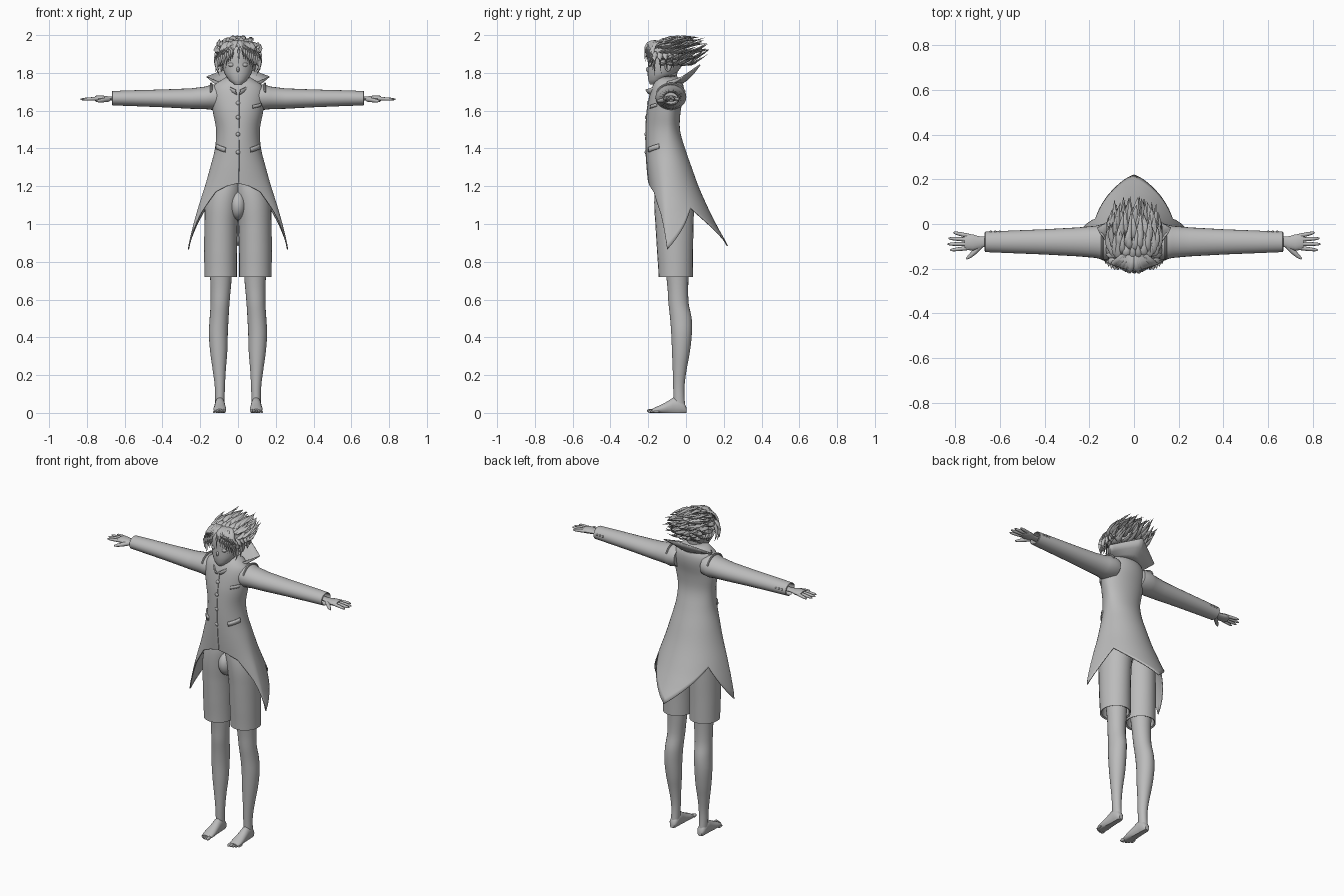
import bpy, bmesh, math, random
from math import sin, cos, pi, radians
from mathutils import Vector as V

random.seed(4)
cube = bpy.data.objects.get("Cube")
if cube:
    bpy.data.objects.remove(cube, do_unlink=True)

grey = bpy.data.materials.new("plain_grey")
grey.use_nodes = True
grey.diffuse_color = (0.5, 0.5, 0.5, 1)
grey.node_tree.nodes["Principled BSDF"].inputs["Base Color"].default_value = (0.5, 0.5, 0.5, 1)


def finish(name, bm, mirror=False, thick=0, subsurf=0, sharp=40):
    bmesh.ops.recalc_face_normals(bm, faces=bm.faces)
    me = bpy.data.meshes.new(name)
    bm.to_mesh(me)
    bm.free()
    me.materials.append(grey)
    ob = bpy.data.objects.new(name, me)
    bpy.context.collection.objects.link(ob)
    bpy.ops.object.select_all(action="DESELECT")
    ob.select_set(True)
    bpy.context.view_layer.objects.active = ob
    bpy.ops.object.shade_smooth_by_angle(angle=radians(sharp))
    if mirror:
        ob.modifiers.new("mirror", "MIRROR").use_mirror_merge = False
    if thick:
        ob.modifiers.new("cloth", "SOLIDIFY").thickness = thick
    if subsurf:
        ob.modifiers.new("smooth", "SUBSURF").levels = subsurf
    return ob


def skin(bm, rings, closed=True, cap=True):
    """Bridge equal-length rings of points into a surface."""
    vs = [[bm.verts.new(p) for p in r] for r in rings]
    n = len(vs[0])
    for a, b in zip(vs, vs[1:]):
        for i in range(n if closed else n - 1):
            j = (i + 1) % n
            bm.faces.new((a[i], a[j], b[j], b[i]))
    if cap and closed:
        bm.faces.new(vs[0])
        bm.faces.new(vs[-1])


def spline(keys, t):
    """Catmull-Rom through rows of (t, values...)."""
    i = max(k for k in range(len(keys) - 1) if k == 0 or keys[k][0] <= t)
    p = [keys[max(0, min(len(keys) - 1, i + d))] for d in (-1, 0, 1, 2)]
    u = (t - p[1][0]) / (p[2][0] - p[1][0])
    return [0.5 * (2 * b + (c - a) * u + (2 * a - 5 * b + 4 * c - d) * u * u
                   + (3 * b - a - 3 * c + d) * u ** 3)
            for a, b, c, d in zip(*[q[1:] for q in p])]


def column(bm, rows, steps=24, n=24, cap=True):
    """Upright loft from rows of (z, centre x, half width, front y, back y)."""
    z0, z1 = rows[0][0], rows[-1][0]
    rings = []
    for s in range(steps + 1):
        z = z0 + (z1 - z0) * s / steps
        cx, rx, f, b = spline(rows, z)
        rings.append([V((cx + rx * sin(2 * pi * i / n),
                         (f + b) / 2 + (f - b) / 2 * cos(2 * pi * i / n), z)) for i in range(n)])
    skin(bm, rings, cap=cap)


def tube(bm, pts, radii, n=10, flat=1.0):
    """Tapered tube along points; flat squashes its vertical thickness."""
    pts = [V(p) for p in pts]
    rings = []
    for k, (p, r) in enumerate(zip(pts, radii)):
        d = (pts[min(k + 1, len(pts) - 1)] - pts[max(k - 1, 0)]).normalized()
        side = d.cross(V((0, 0, 1)) if abs(d.z) < 0.95 else V((0, 1, 0))).normalized()
        up = side.cross(d)
        rings.append([p + side * r * cos(2 * pi * i / n) + up * r * flat * sin(2 * pi * i / n)
                      for i in range(n)])
    skin(bm, rings)


def ball(bm, c, r, seg=12):
    new = bmesh.ops.create_uvsphere(bm, u_segments=seg, v_segments=seg, radius=1)["verts"]
    for v in new:
        v.co = V([c[i] + v.co[i] * r[i] for i in range(3)])


# Tailcoat: shaped body with a swept hem, two side points and one back point
body = [(-1.785, .05, -.145, -.05), (-1.755, .10, -.165, -.025), (-1.73, .132, -.178, -.012),
        (-1.68, .142, -.192, -.012), (-1.6, .134, -.206, -.028), (-1.5, .116, -.212, -.032),
        (-1.4, .122, -.212, -.005), (-1.3, .147, -.206, .03), (-1.2, .175, -.196, .066),
        (-1.1, .207, -.185, .11), (-1.0, .236, -.17, .16), (-.86, .266, -.15, .23)]
hem = [(0, 1.215), (20, 1.2), (40, 1.17), (65, 1.05), (90, .865), (125, 1.085), (180, .885)]


def hem_z(deg):
    for (a, za), (b, zb) in zip(hem, hem[1:]):
        if deg <= b:
            return za + (zb - za) * (deg - a) / (b - a)


def coat_point(deg, z, out=0.0):
    w, f, b = spline(body, -z)
    s, c = sin(radians(deg)), cos(radians(deg))
    depth = (-.1 - f) if c > 0 else (b + .1)
    return V(((w + out) * s, -.1 - (depth + out) * c, z))


bm = bmesh.new()
rings = []
for k in range(36):
    row = []
    for i in range(72):
        deg = i * 5
        fold = min(deg, 360 - deg)
        z = 1.785 - .535 * k / 23 if k < 24 else 1.25 + (hem_z(fold) - 1.25) * (k - 23) / 12
        row.append(coat_point(deg, z))
    rings.append(row)
skin(bm, rings, cap=False)
finish("tailcoat", bm, thick=.006, sharp=60)

# Sleeves with an open cuff
bm = bmesh.new()
path = [(.09, 1.672, .06), (.135, 1.672, .068), (.17, 1.668, .06), (.25, 1.664, .054),
        (.4, 1.665, .047), (.55, 1.666, .042), (.665, 1.666, .038), (.668, 1.666, .034), (.63, 1.666, .03)]
skin(bm, [[V((x, -.08 + r * 1.2 * cos(2 * pi * i / 24), z + r * sin(2 * pi * i / 24)))
           for i in range(24)] for x, z, r in path])
finish("sleeve", bm, mirror=True)

# Shoulder seam rolls and cuff buttons
bm = bmesh.new()
tube(bm, [(.142, -.08 + .078 * cos(a), 1.675 + .068 * sin(a)) for a in
          [radians(20 + 14 * k) for k in range(11)]], [.006] * 11, 8)
finish("shoulder_seam", bm, mirror=True)
bm = bmesh.new()
for x in (.60, .62, .64):
    ball(bm, (x, -.034, 1.675), (.006, .005, .006), 8)
finish("cuff_buttons", bm, mirror=True)

# Front buttons, front seam and pocket flaps
bm = bmesh.new()
for z in (1.64, 1.565, 1.475, 1.38):
    ball(bm, coat_point(0, z), (.011, .008, .011))
finish("front_buttons", bm)
bm = bmesh.new()
seam = [coat_point(2, 1.69 - .047 * k, .001) for k in range(11)]
tube(bm, seam, [.0025] * 11, 6)
finish("front_seam", bm)


def flap(name, a0, a1, z0, z1, height, mirror):
    bm = bmesh.new()
    grid = [[coat_point(a0 + (a1 - a0) * i / 8, z0 + (z1 - z0) * i / 8 - h, .007) for i in range(9)]
            for h in (0, height)]
    skin(bm, grid, closed=False)
    finish(name, bm, mirror=mirror, thick=.008)


flap("hip_pocket_flap", 32, 68, 1.405, 1.425, .025, True)
flap("breast_pocket", 34, 58, 1.63, 1.64, .018, False)

# Standing collar: back peak, side corners and a point at the front
bm = bmesh.new()
top = [V((0, .072, 1.845)), V((.165, -.02, 1.782)), V((.012, -.212, 1.712))]
rows = [[], [], [], []]
for i in range(-16, 17):
    t = abs(i) / 8
    sgn = 1 if i >= 0 else -1
    e = top[0].lerp(top[1], t) if t <= 1 else top[1].lerp(top[2], t - 1)
    a = t / 2 * pi
    base = V((.078 * sin(a), -.1 + .075 * cos(a), 1.745 - .055 * max(0, -cos(a))))
    for k, row in enumerate(rows):
        p = base.lerp(e, k / 3) + V((0, 0, -.012 * sin(pi * k / 3)))
        p.x *= sgn
        row.append(p)
skin(bm, rows, closed=False)
finish("collar", bm, thick=.006)

# Knee-length shorts with hollow leg openings
bm = bmesh.new()
column(bm, [(.72, .092, .086, -.145, .036), (.85, .092, .087, -.153, .037), (1.0, .09, .088, -.162, .04),
            (1.1, .083, .092, -.168, .042), (1.18, .07, .09, -.165, .04), (1.27, .055, .07, -.15, .01)], cap=False)
column(bm, [(.72, .092, .086, -.145, .036), (.721, .092, .077, -.135, .027), (.8, .092, .075, -.132, .025)],
       steps=16, cap=False)
bmesh.ops.remove_doubles(bm, verts=bm.verts, dist=.0005)
finish("shorts_leg", bm, mirror=True)
bm = bmesh.new()
ball(bm, (0, -.09, 1.1), (.05, .078, .08), 20)
finish("shorts_crotch", bm)

# Bare legs
bm = bmesh.new()
column(bm, [(.03, .096, .024, -.065, -.004), (.08, .096, .025, -.066, -.008), (.14, .096, .027, -.068, -.008),
            (.22, .099, .034, -.07, .002), (.32, .102, .045, -.074, .02), (.42, .104, .05, -.078, .031),
            (.5, .1, .05, -.084, .03), (.58, .095, .05, -.093, .014), (.68, .091, .055, -.1, .012),
            (.85, .09, .065, -.12, .02)], steps=36)
finish("leg", bm, mirror=True)

# Feet: low wedge lofted heel to ball, then five toes
bm = bmesh.new()
foot = [(.002, .014, .03), (-.01, .024, .055), (-.04, .026, .085), (-.07, .027, .08),
        (-.1, .03, .06), (-.135, .034, .042), (-.165, .033, .028), (-.18, .026, .02)]
skin(bm, [[V((.096 + w * cos(a), y, max(0, h / 2 + h / 2 * sin(a) * (1.25 if sin(a) < 0 else 1))))
           for a in [2 * pi * i / 20 for i in range(20)]] for y, w, h in foot])
for k in range(5):
    r = .0105 - .0013 * k
    ball(bm, (.073 + .0135 * k, -.186 + .0018 * k * k, r), (r * .85, .021, r))
finish("foot", bm, mirror=True)

# Hands: flattened palm, four fingers and a forward thumb
bm = bmesh.new()
palm = [(.63, -.08, .024), (.675, -.08, .023), (.695, -.083, .029), (.72, -.083, .036),
        (.745, -.08, .036), (.757, -.08, .03)]
tube(bm, [(x, y, 1.664) for x, y, r in palm], [r for x, y, r in palm], 16, .45)
for y0, x1, y1 in ((-.053, .808, -.038), (-.07, .83, -.064), (-.089, .834, -.09), (-.107, .822, -.117)):
    a, b = V((.74, y0, 1.664)), V((x1, y1, 1.66))
    tube(bm, [a, a.lerp(b, .5), a.lerp(b, .85), b], [.0095, .009, .007, .003])
tube(bm, [(.685, -.095, 1.66), (.71, -.122, 1.656), (.735, -.145, 1.652), (.75, -.156, 1.65)],
     [.013, .012, .009, .004])
finish("hand", bm, mirror=True)

# Neck, head, nose, ears and eyes
bm = bmesh.new()
column(bm, [(1.69, 0, .05, -.15, -.045), (1.74, 0, .045, -.145, -.05), (1.82, 0, .045, -.14, -.045)])
finish("neck", bm)
bm = bmesh.new()
column(bm, [(1.738, 0, .018, -.19, -.15), (1.755, 0, .042, -.198, -.115), (1.79, 0, .068, -.203, -.06),
            (1.84, 0, .083, -.202, -.02), (1.9, 0, .085, -.2, -.008), (1.94, 0, .072, -.18, -.02),
            (1.965, 0, .035, -.14, -.06)])
ball(bm, (0, -.202, 1.818), (.008, .011, .014))
finish("head", bm)
bm = bmesh.new()
ball(bm, (.087, -.095, 1.835), (.009, .018, .028))
finish("ear", bm, mirror=True)
bm = bmesh.new()
ball(bm, (.034, -.187, 1.843), (.017, .012, .012))
finish("eye", bm, mirror=True)

# Hair: scalp cap, swept-back spikes, side locks and parted fringe
hair = bmesh.new()
ball(hair, (0, -.095, 1.893), (.096, .098, .078), 20)


def lock(a, b, c, w):
    a, b, c = V(a), V(b), V(c)
    ts = [k / 6 for k in range(7)]
    tube(hair, [a * (1 - t) ** 2 + b * 2 * t * (1 - t) + c * t * t for t in ts],
         [w * s for s in (.7, 1, .95, .8, .58, .3, .02)], 6, .55)


for el in (-35, -12, 10, 32, 54, 75):
    count = max(7, int(24 * cos(radians(el))))
    for k in range(count):
        az = 2 * pi * (k + random.random() * .6) / count
        n = V((cos(radians(el)) * sin(az), cos(radians(el)) * cos(az), sin(radians(el))))
        if n.y < -.55 and el < 30:
            continue
        p = V((n.x * .088, -.095 + n.y * .09, 1.893 + n.z * .07))
        reach = random.uniform(.09, .15)
        tip = V((p.x * 1.25 + random.uniform(-.015, .015), min(.122, p.y + reach),
                 min(1.988, p.z + random.uniform(.015, .06))))
        lock(p, p + n * .045 + V((0, .02, 0)), tip, random.uniform(.013, .02))
for s in (-1, 1):
    for k in range(9):
        x = .012 + .011 * k
        lock((s * x * .5, -.14, 1.965), (s * x * 1.05, -.235 + .004 * k, 1.985 - .004 * k),
             (s * (x + .02), -.215 + .007 * k, 1.865 - .008 * k + random.uniform(-.015, .01)), .013)
    for k in range(5):
        lock((s * .085, -.165 + .028 * k, 1.91), (s * .135, -.17 + .03 * k, 1.88),
             (s * (.098 + .008 * (k % 2)), -.165 + .034 * k, 1.785 + .012 * k), .015)
lock((0, -.14, 1.965), (.005, -.24, 1.98), (.004, -.214, 1.85), .012)
finish("hair", hair, sharp=50)
